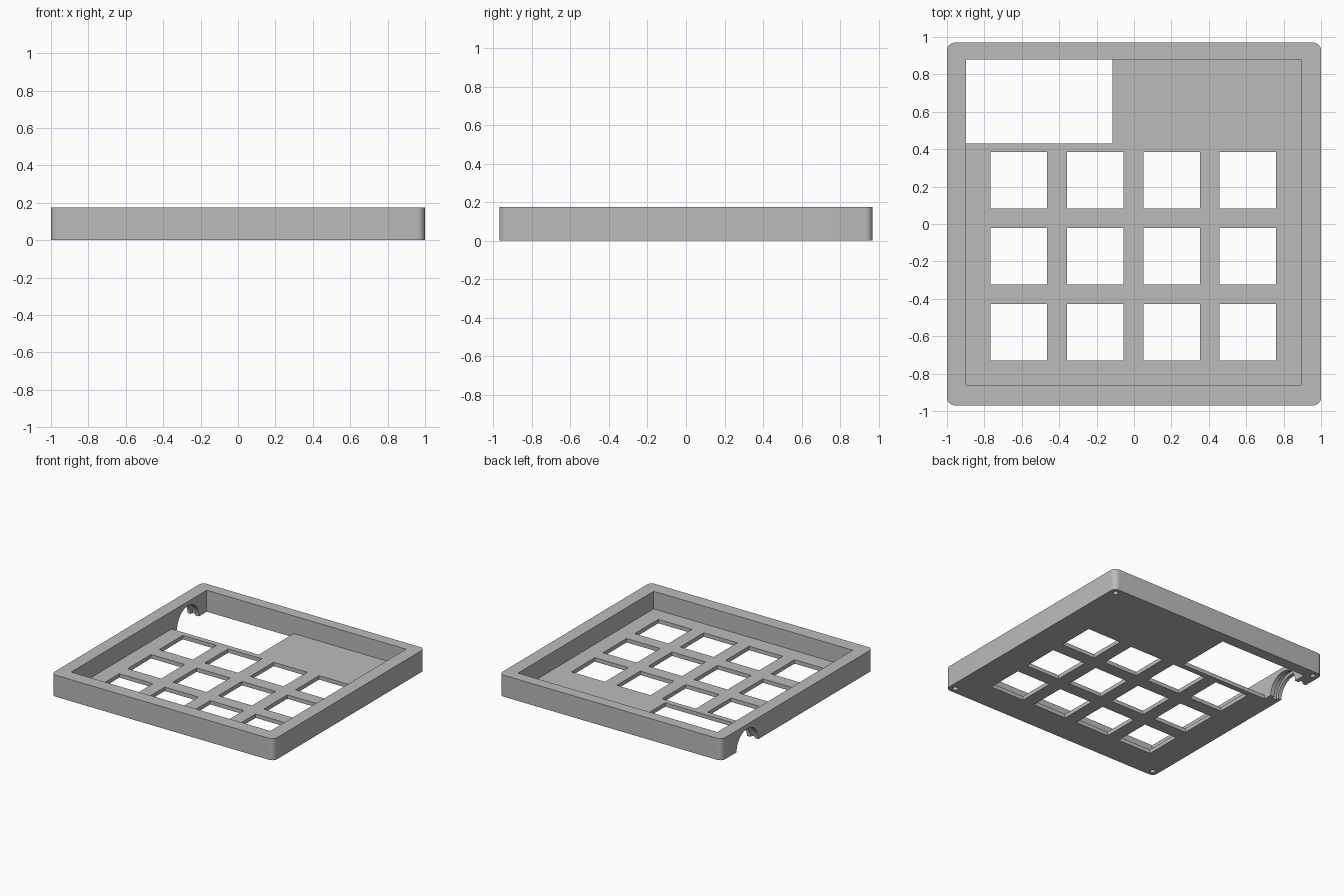
import bpy, bmesh, math
from mathutils import Matrix, Vector

cube = bpy.data.objects.get("Cube")
if cube:
    bpy.data.objects.remove(cube, do_unlink=True)

HEIGHT, PLATE = 0.175, 0.032

grey = bpy.data.materials.new("plain grey")
grey.use_nodes = True
colour = (0.5, 0.5, 0.5, 1)
grey.diffuse_color = colour
grey.node_tree.nodes["Principled BSDF"].inputs["Base Color"].default_value = colour


def make_object(name, bm):
    mesh = bpy.data.meshes.new(name)
    bm.to_mesh(mesh)
    bm.free()
    mesh.materials.append(grey)
    obj = bpy.data.objects.new(name, mesh)
    bpy.context.collection.objects.link(obj)
    return obj


def box(name, low, high):
    low, high = Vector(low), Vector(high)
    bm = bmesh.new()
    bmesh.ops.create_cube(bm, size=1)
    bmesh.ops.scale(bm, vec=high - low, verts=bm.verts)
    bmesh.ops.translate(bm, vec=(low + high) / 2, verts=bm.verts)
    return make_object(name, bm)


def cylinder(name, radius, depth, centre, along_x=False):
    turn = Matrix.Rotation(math.pi / 2, 4, "Y") if along_x else Matrix()
    bm = bmesh.new()
    bmesh.ops.create_cone(bm, cap_ends=True, segments=48, radius1=radius,
                          radius2=radius, depth=depth,
                          matrix=Matrix.Translation(centre) @ turn)
    return make_object(name, bm)


# Outer block with rounded vertical corners
case = box("keypad_case", (-1, -0.97, 0), (1, 0.97, HEIGHT))
bm = bmesh.new()
bm.from_mesh(case.data)
uprights = [e for e in bm.edges
            if abs(e.verts[0].co.z - e.verts[1].co.z) > 0.1]
bmesh.ops.bevel(bm, geom=uprights, offset=0.043, segments=8,
                profile=0.5, affect="EDGES")
bm.to_mesh(case.data)
bm.free()

# Tray recess and display opening
cutters = [
    box("tray_cutter", (-0.897, -0.86, PLATE), (0.893, 0.88, 0.4)),
    box("display_cutter", (-0.897, 0.43, -0.1), (-0.115, 0.88, 0.1)),
]

# Grid of square key holes
for col in range(4):
    for row in range(3):
        x, y = -0.615 + 0.408 * col, 0.235 - 0.407 * row
        cutters.append(box("key_cutter", (x - 0.151, y - 0.151, -0.1),
                           (x + 0.151, y + 0.151, 0.1)))

# Blind screw holes under the corners
for x in (-0.95, 0.95):
    for y in (-0.92, 0.92):
        cutters.append(cylinder("screw_cutter", 0.02, 0.2, (x, y, 0)))

# Cable arch through the side wall, with a retaining groove
cutters.append(cylinder("arch_cutter", 0.14, 0.2, (-0.96, 0.64, 0), True))
cutters.append(cylinder("groove_cutter", 0.163, 0.04, (-0.95, 0.64, 0), True))

for cutter in cutters:
    cutter.hide_render = True
    cut = case.modifiers.new(cutter.name, "BOOLEAN")
    cut.operation = "DIFFERENCE"
    cut.solver = "EXACT"
    cut.object = cutter

# Bake the cuts and remove the cutters
bpy.context.view_layer.update()
graph = bpy.context.evaluated_depsgraph_get()
result = bpy.data.meshes.new_from_object(case.evaluated_get(graph))
case.modifiers.clear()
case.data = result
for cutter in cutters:
    bpy.data.objects.remove(cutter, do_unlink=True)

bpy.ops.object.select_all(action="DESELECT")
case.select_set(True)
bpy.context.view_layer.objects.active = case
bpy.ops.object.shade_smooth_by_angle(angle=math.radians(30))
